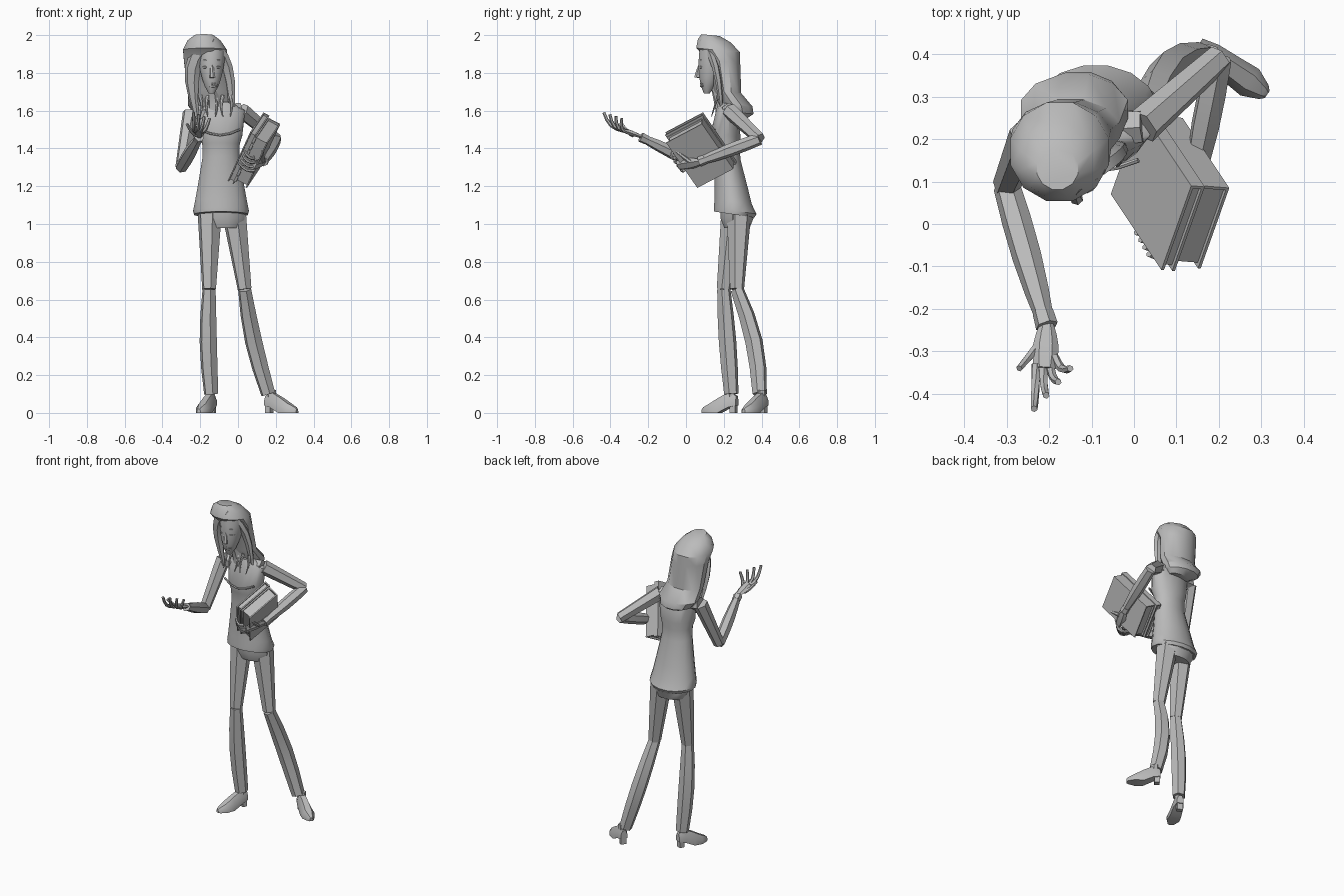
import bpy, bmesh, math
from mathutils import Vector, Matrix

old = bpy.data.objects.get("Cube")
if old:
    bpy.data.objects.remove(old)

grey = (.5, .5, .5, 1)
material = bpy.data.materials.new("plain_grey")
material.use_nodes = True
material.diffuse_color = grey
material.node_tree.nodes["Principled BSDF"].inputs["Base Color"].default_value = grey

UP = Vector((0, 0, 1))
STILL = (0, 0, 0)


def finish(name, bm):
    bmesh.ops.recalc_face_normals(bm, faces=bm.faces)
    mesh = bpy.data.meshes.new(name)
    bm.to_mesh(mesh)
    bm.free()
    mesh.materials.append(material)
    part = bpy.data.objects.new(name, mesh)
    bpy.context.collection.objects.link(part)
    bpy.ops.object.select_all(action='DESELECT')
    part.select_set(True)
    bpy.context.view_layer.objects.active = part
    bpy.ops.object.shade_smooth_by_angle(angle=math.radians(35))


def skin(name, rings):
    """Bridge rings that have equal point counts, then cap both ends."""
    bm = bmesh.new()
    rows = [[bm.verts.new(point) for point in ring] for ring in rings]
    for low, high in zip(rows, rows[1:]):
        for i in range(len(low)):
            bm.faces.new((low[i - 1], low[i], high[i], high[i - 1]))
    bm.faces.new(rows[0])
    bm.faces.new(rows[-1])
    finish(name, bm)


def loft(name, rows, sides=12, tilt=0):
    """Stack level ellipses given as x, y, z, x radius, y radius."""
    turns = [math.tau * (i + .5) / sides for i in range(sides)]
    skin(name, [[(x + wide * math.cos(turn), y + deep * math.sin(turn),
                  z - tilt * deep * math.sin(turn)) for turn in turns]
                for x, y, z, wide, deep in rows])


def limb(name, start, end, first, last, swell=0, bow=STILL, flat=1, side=(.3, 1, .1), steps=4):
    """Tapered six-sided limb that can bow and swell towards its middle."""
    start, end, bow = Vector(start), Vector(end), Vector(bow)
    rings = []
    for step in range(steps + 1):
        t = step / steps
        arch = math.sin(math.pi * t)
        heading = end - start + bow * math.pi * math.cos(math.pi * t)
        across = heading.cross(Vector(side)).normalized()
        over = heading.cross(across).normalized() * flat
        radius = first + (last - first) * t + swell * arch
        middle = start.lerp(end, t) + bow * arch
        rings.append([middle + radius * (across * math.cos(turn) + over * math.sin(turn))
                      for turn in (math.tau * i / 6 for i in range(6))])
    skin(name, rings)


def box(name, centre, size, frame):
    bm = bmesh.new()
    bmesh.ops.create_cube(bm, size=1, matrix=Matrix.Translation(centre) @ frame.to_4x4()
                          @ Matrix.Diagonal((*size, 1)))
    finish(name, bm)


# Tunic, pelvis, neck and neckline
tunic = ((.255, 1.05, .145, .11), (.26, 1.07, .15, .115), (.25, 1.12, .14, .1),
         (.24, 1.2, .125, .09), (.22, 1.35, .1, .07), (.215, 1.42, .1, .07),
         (.21, 1.47, .115, .08), (.22, 1.6, .13, .06), (.21, 1.64, .06, .04))
loft("tunic", [(-.09, *row) for row in tunic], sides=16, tilt=.15)
loft("pelvis", [(-.08, .27, .98, .1, .07), (-.085, .27, 1.03, .125, .09),
                (-.09, .26, 1.1, .12, .08)])
limb("neck", (-.12, .2, 1.6), (-.14, .16, 1.76), .045, .04, swell=-.01)
limb("neckline_trim", (-.2, .15, 1.5), (.01, .15, 1.5), .006, .006, bow=(0, -.025, -.03))

# Face: an egg that widens from chin to brow
face = []
for step in range(7):
    t = step / 6
    width = .015 + .06 * math.sin(t * math.pi / 2) ** .7
    face.append((-.14, .11 + .04 * t, 1.69 + .24 * t, width, width + .005 * t))
loft("face", face)
limb("nose", (-.14, .085, 1.86), (-.135, .06, 1.775), .007, .016, bow=(0, -.005, 0))
for name, height in (("upper_lip", 1.742), ("lower_lip", 1.73)):
    limb(name, (-.16, .09, height), (-.11, .09, height), .003, .003, swell=.004, bow=(0, -.01, 0))
for side, x in (("right", -.17), ("left", -.11)):
    for part, height in (("eyelid", 1.83), ("brow", 1.865)):
        limb(side + "_" + part, (x - .02, .095, height), (x + .02, .095, height), .003, .003,
             swell=.006, bow=(0, -.015, 0))

# Hair: main mass, swept fringe and loose strands
loft("hair", [(-.18, .13, 2, .05, .05), (-.18, .15, 1.97, .09, .09), (-.175, .17, 1.92, .12, .12),
              (-.17, .2, 1.86, .12, .09), (-.15, .22, 1.7, .12, .075), (-.14, .27, 1.63, .13, .085),
              (-.13, .28, 1.59, .11, .08), (-.11, .28, 1.56, .07, .04)], tilt=.1)
crown = (-.15, .085, 1.96)
for name, end, bow, swell in (
        ("right_fringe", (-.22, .17, 1.57), (-.055, .01, .06), .022),
        ("left_fringe", (-.03, .19, 1.58), (.03, .02, .06), .012)):
    limb(name, crown, end, .03, .012, swell=swell, bow=bow, flat=.6, side=(.3, 1, 0), steps=6)
for i in range(5):
    x = -.2 + .04 * i
    limb("chest_strand", (x, .17, 1.68), (x, .135, 1.57), .012, .003,
         bow=((-1) ** i * .008, 0, 0), flat=.6)

# Legs: thigh and shin meet at a narrow knee
for side, hip, knee, ankle, bow in (
        ("right", (-.15, .25, 1.05), (-.153, .2, .655), (-.142, .24, .1), (-.01, 0, 0)),
        ("left", (-.02, .28, 1.05), (.035, .27, .655), (.16, .39, .1), (-.015, .03, 0))):
    limb(side + "_thigh", hip, knee, .066, .038)
    limb(side + "_shin", knee, ankle, .036, .039, swell=.01, bow=bow)

# Heeled shoes: distance from heel, half width, sole height, top height
last = ((0, .02, .04, .09), (.04, .03, .03, .11), (.1, .034, 0, .08), (.15, .038, 0, .05),
        (.19, .02, 0, .03), (.2, .01, 0, .02))
for side, heel, toe in (("right", (-.13, .27, 0), (-.21, .08, 0)),
                        ("left", (.15, .42, 0), (.32, .3, 0))):
    heel = Vector(heel)
    ahead = (Vector(toe) - heel).normalized()
    across = UP.cross(ahead)
    rings = []
    for reach, half, sole, top in last:
        outline = ((-1, sole), (1, sole), (1, (sole + top) / 2), (.5, top), (-.5, top),
                   (-1, (sole + top) / 2))
        rings.append([heel + ahead * reach + across * half * w + UP * z for w, z in outline])
    skin(side + "_shoe", rings)
    frame = Matrix((ahead, across, UP)).transposed()
    box(side + "_heel", heel + ahead * .02 + UP * .02, (.03, .036, .04), frame)
    foot = heel + ahead * .035
    limb(side + "_ankle", foot + UP * .07, foot + UP * .12, .024, .024)

# Arms with rolled cuffs
for side, shoulder, elbow, wrist in (
        ("right", (-.25, .21, 1.59), (-.3, .09, 1.3), (-.205, -.24, 1.46)),
        ("left", (.02, .23, 1.6), (.2, .39, 1.45), (.135, .07, 1.33))):
    limb(side + "_shoulder", (-.11, .22, 1.58), shoulder, .05, .042)
    limb(side + "_upper_arm", shoulder, elbow, .044, .033)
    limb(side + "_forearm", elbow, wrist, .032, .02, swell=.009)
    cuff = Vector(wrist).lerp(Vector(elbow), .1)
    limb(side + "_cuff", cuff, wrist, .025, .027)

# Open right hand with fingers fanned and curling up
limb("right_palm", (-.205, -.23, 1.46), (-.21, -.34, 1.5), .014, .026, swell=.01, flat=.5, side=UP)
limb("right_thumb", (-.22, -.28, 1.47), (-.27, -.34, 1.53), .012, .008, bow=(0, 0, -.01))
index, little = Vector((-.23, -.33, 1.495)), Vector((-.19, -.31, 1.49))
index_tip, little_tip = Vector((-.235, -.435, 1.59)), Vector((-.15, -.34, 1.56))
for i in range(4):
    limb("right_finger", index.lerp(little, i / 3), index_tip.lerp(little_tip, i / 3), .012, .008,
         bow=(0, -.015, -.02))

# Left hand cradling the lower edge of the books
limb("left_palm", (.14, .08, 1.33), (.08, -.04, 1.31), .02, .03, swell=.01, flat=.5,
     side=(1, 0, -.6))
limb("left_thumb", (.13, .02, 1.33), (.13, -.06, 1.39), .012, .008)
for i in range(4):
    knuckle = Vector((.085, -.01 - .017 * i, 1.285 + .022 * i))
    limb("left_finger", knuckle, knuckle + Vector((-.08 + .01 * i, -.01, .035)), .011, .007,
         bow=(0, -.01, -.015))

# Two hardback books stacked along their common normal
along = Vector((.12, -.18, .26)).normalized()
normal = Vector((.88, -.07, -.46)).normalized()
across = along.cross(normal)
frame = Matrix((along, across, normal)).transposed()
inner_face = Vector((.04, .08, 1.41))
board = .007
for name, start, thick, length, width in (("inner_book", 0, .036, .335, .235),
                                          ("outer_book", .036, .072, .31, .225)):
    middle = inner_face + normal * (start + thick / 2)
    lift = normal * (thick - board) / 2
    box(name + "_front_cover", middle - lift, (length, width, board), frame)
    box(name + "_back_cover", middle + lift, (length, width, board), frame)
    box(name + "_pages", middle, (length - .02, width - .02, thick - board), frame)
    box(name + "_spine", middle + across * (width - board) / 2, (length, board, thick), frame)
